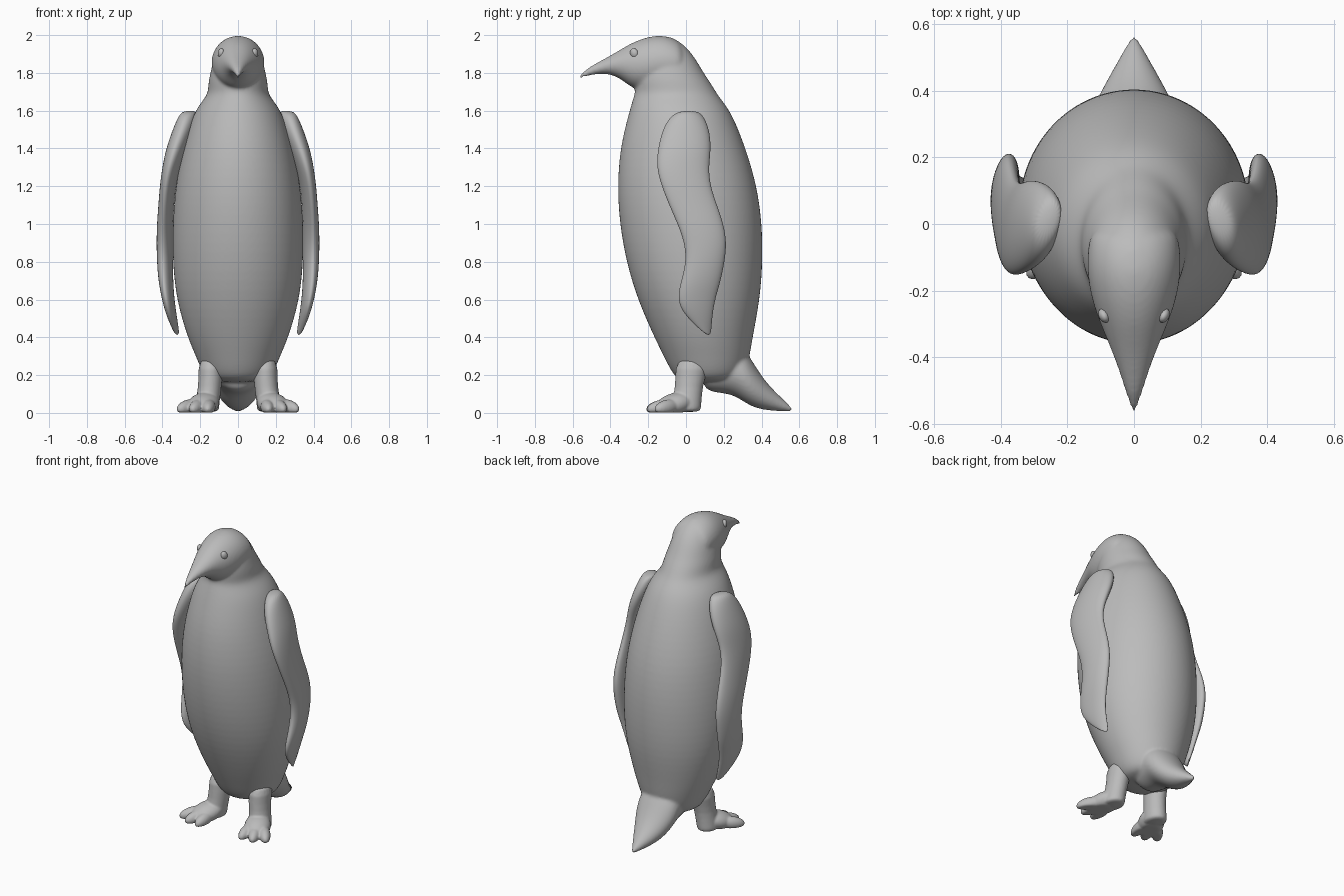
import bpy, bmesh, math
from mathutils import Vector, Matrix

if "Cube" in bpy.data.objects:
    bpy.data.objects.remove(bpy.data.objects["Cube"], do_unlink=True)

grey = bpy.data.materials.new("plain grey")
grey.use_nodes = True
grey.diffuse_color = (0.5, 0.5, 0.5, 1)
grey.node_tree.nodes["Principled BSDF"].inputs["Base Color"].default_value = (0.5, 0.5, 0.5, 1)


def loft(bm, rings, sides=24):
    """Skin elliptical rings, each (centre, half axis u, half axis v), and cap the ends."""
    loops = []
    for c, u, v in rings:
        angles = [2 * math.pi * i / sides for i in range(sides)]
        loops.append([bm.verts.new(Vector(c) + math.cos(a) * Vector(u) + math.sin(a) * Vector(v))
                      for a in angles])
    for a, b in zip(loops, loops[1:]):
        for i in range(sides):
            j = (i + 1) % sides
            bm.faces.new((a[i], a[j], b[j], b[i]))
    bm.faces.new(loops[0][::-1])
    bm.faces.new(loops[-1])


def upright(rows):
    """Rings stacked in z from (z, front, back, half width)."""
    return [((0, (f + b) / 2, z), (w, 0, 0), (0, (b - f) / 2, 0)) for z, f, b, w in rows]


def lengthwise(rows):
    """Rings strung along y from (y, bottom, top, half width)."""
    return [((0, y, (b + t) / 2), (w, 0, 0), (0, 0, (t - b) / 2)) for y, b, t, w in rows]


def blob(bm, centre, size, turn=0, tilt=0):
    m = (Matrix.Translation(centre) @ Matrix.Rotation(turn, 4, 'Z')
         @ Matrix.Rotation(tilt, 4, 'X') @ Matrix.Diagonal((*size, 1)))
    bmesh.ops.create_uvsphere(bm, u_segments=20, v_segments=12, radius=1, matrix=m)


def finish(name, bm, voxel=0, smooth=0, mirror=False, subsurf=2):
    bmesh.ops.recalc_face_normals(bm, faces=bm.faces)
    for f in bm.faces:
        f.smooth = True
    me = bpy.data.meshes.new(name)
    bm.to_mesh(me)
    bm.free()
    me.materials.append(grey)
    ob = bpy.data.objects.new(name, me)
    bpy.context.collection.objects.link(ob)
    if subsurf:
        mod = ob.modifiers.new("round", 'SUBSURF')
        mod.levels = mod.render_levels = subsurf
    if voxel:
        mod = ob.modifiers.new("fuse", 'REMESH')
        mod.mode, mod.voxel_size, mod.use_smooth_shade = 'VOXEL', voxel, True
    if smooth:
        mod = ob.modifiers.new("soften", 'SMOOTH')
        mod.iterations, mod.factor = smooth, 0.5
    if mirror:
        ob.modifiers.new("other side", 'MIRROR')
    return ob


# Body: torso, head with beak, and tail fused into one skin
bm = bmesh.new()
loft(bm, upright([
    (.16, -.02, .26, .13), (.2, -.07, .31, .185), (.3, -.12, .34, .225), (.4, -.17, .355, .27),
    (.6, -.26, .395, .33), (.8, -.32, .41, .35), (1, -.355, .407, .35), (1.2, -.368, .38, .335),
    (1.4, -.352, .32, .295), (1.55, -.315, .26, .25), (1.62, -.295, .22, .215),
    (1.67, -.28, .18, .175), (1.7, -.27, .16, .16), (1.75, -.275, .13, .158),
    (1.8, -.27, .095, .147), (1.87, -.25, .055, .132), (1.93, -.23, .01, .105),
    (1.97, -.21, -.04, .07), (1.995, -.18, -.09, .03)]))
loft(bm, lengthwise([
    (-.567, 1.765, 1.782, .004), (-.54, 1.778, 1.81, .013), (-.5, 1.79, 1.838, .027),
    (-.45, 1.795, 1.865, .042), (-.4, 1.793, 1.892, .06), (-.34, 1.765, 1.928, .084),
    (-.29, 1.72, 1.958, .106), (-.22, 1.705, 1.987, .13), (-.14, 1.71, 2.003, .143),
    (-.06, 1.72, 1.985, .14), (0, 1.75, 1.94, .12)]))
loft(bm, lengthwise([
    (.08, .12, .3, .1), (.18, .105, .35, .13), (.25, .095, .37, .14), (.31, .055, .34, .14),
    (.36, .028, .26, .12), (.42, .014, .165, .088), (.5, .008, .085, .043), (.567, .006, .024, .005)]))
finish("body", bm, voxel=.0095, smooth=5)

# Flippers: rings from (z, front, back, inner x, outer x), slightly toed in
bm = bmesh.new()
rows = [(1.6, -.03, .06, .22, .29), (1.57, -.085, .095, .215, .315), (1.5, -.125, .125, .225, .345),
        (1.4, -.15, .135, .265, .38), (1.3, -.158, .12, .305, .4), (1.2, -.13, .13, .33, .413),
        (1.1, -.09, .165, .34, .42), (1, -.045, .2, .345, .428), (.9, -.008, .217, .345, .43),
        (.8, 0, .205, .345, .428), (.7, -.025, .185, .345, .42), (.62, -.045, .16, .34, .405),
        (.55, -.03, .145, .332, .388), (.48, .03, .137, .322, .362), (.41, .11, .132, .315, .326)]
loft(bm, [(((i + o) / 2, (f + b) / 2, z), ((o - i) / 2, 0, 0), (-.012, (b - f) / 2, 0))
          for z, f, b, i, o in rows])
finish("flippers", bm, mirror=True)

# Feet: ankle, sole and three splayed toes, flattened on the ground
bm = bmesh.new()
loft(bm, [((.145, .04, .3), (.07, 0, 0), (0, .1, 0)), ((.145, .02, .17), (.062, 0, 0), (0, .075, 0)),
          ((.155, .01, .1), (.063, 0, 0), (0, .075, 0)), ((.165, 0, .03), (.065, 0, 0), (0, .08, 0)),
          ((.165, 0, 0), (.065, 0, 0), (0, .08, 0))])
blob(bm, (.185, -.06, .045), (.082, .115, .06), math.radians(25), math.radians(15))
for x, y, turn in ((.155, -.13, 5), (.215, -.13, 22), (.265, -.1, 40)):
    blob(bm, (x, y, .03), (.037, .085, .04), math.radians(turn), math.radians(10))
for v in bm.verts:
    v.co.z = max(v.co.z, .002)
finish("feet", bm, voxel=.007, smooth=3, mirror=True, subsurf=1)

# Eyes: small almond bumps with a lid ridge above
bm = bmesh.new()
blob(bm, (.09, -.275, 1.905), (.016, .022, .026), math.radians(-25), math.radians(20))
finish("eyes", bm, mirror=True, subsurf=0)
